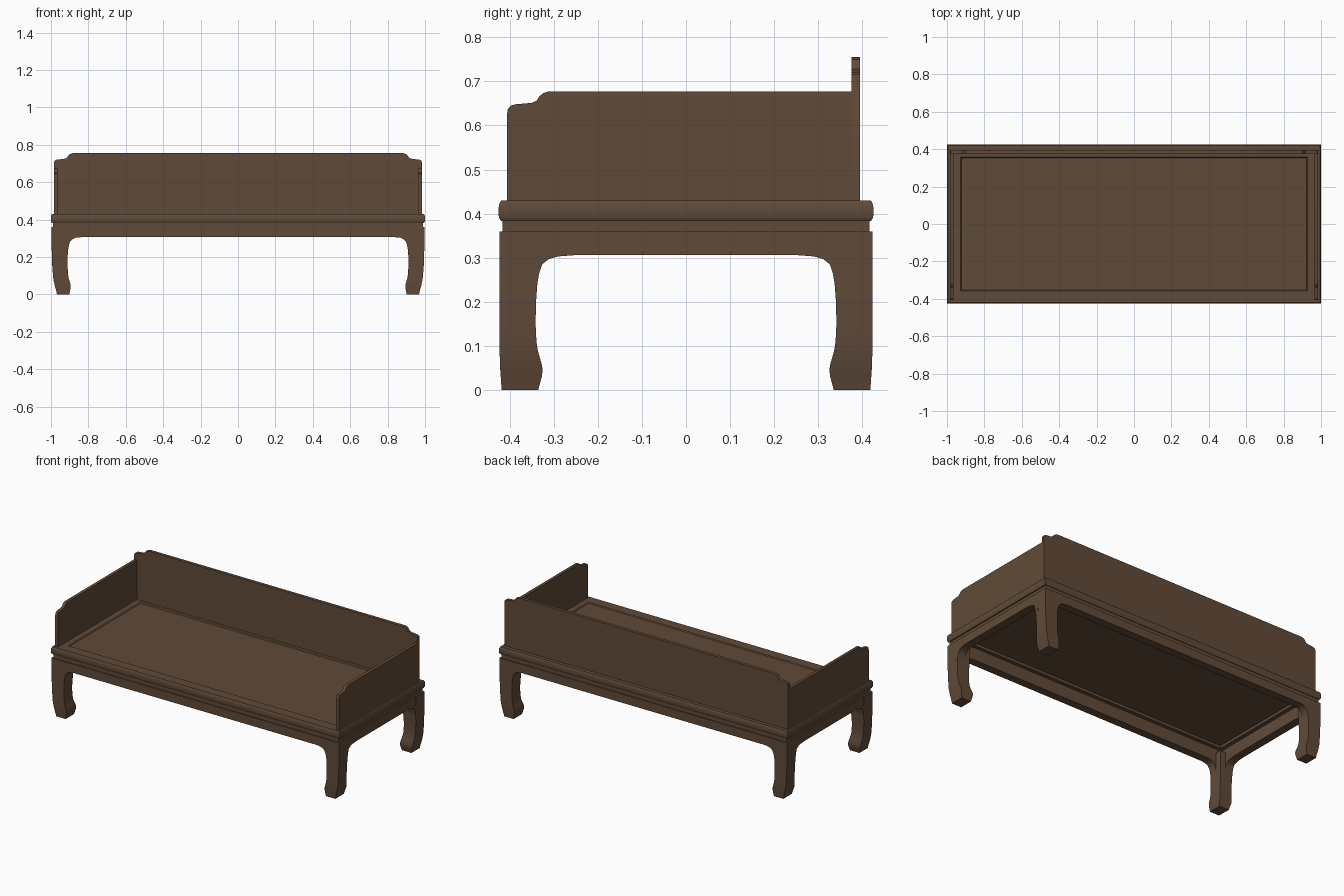
import bpy, bmesh, math

if "Cube" in bpy.data.objects:
    bpy.data.objects.remove(bpy.data.objects["Cube"])

wood = bpy.data.materials.new("dark brown wood")
wood.diffuse_color = (0.118, 0.069, 0.040, 1)
wood.use_nodes = True
wood.node_tree.nodes["Principled BSDF"].inputs["Base Color"].default_value = wood.diffuse_color


def finish(bm, name):
    bmesh.ops.recalc_face_normals(bm, faces=bm.faces)
    me = bpy.data.meshes.new(name)
    bm.to_mesh(me)
    bm.free()
    me.materials.append(wood)
    ob = bpy.data.objects.new(name, me)
    bpy.context.collection.objects.link(ob)
    bpy.ops.object.select_all(action='DESELECT')
    ob.select_set(True)
    bpy.context.view_layer.objects.active = ob
    bpy.ops.object.shade_smooth_by_angle(angle=math.radians(30))
    return ob


def loft(name, rings):
    """Skin rectangles (x0, x1, y0, y1, z) from first to last, capped."""
    bm = bmesh.new()
    loops = [[bm.verts.new(p) for p in ((a, c, z), (b, c, z), (b, d, z), (a, d, z))]
             for a, b, c, d, z in rings]
    for lo, hi in zip(loops, loops[1:]):
        for i in range(4):
            j = (i + 1) % 4
            bm.faces.new((lo[i], lo[j], hi[j], hi[i]))
    bm.faces.new(loops[0])
    bm.faces.new(loops[-1])
    return finish(bm, name)


def board(name, outline, axis, lo, hi):
    """Extrude a (u, z) outline; u runs along x or y, thickness along the other."""
    def place(u, z, t):
        return (u, t, z) if axis == 'x' else (t, u, z)
    bm = bmesh.new()
    face = bm.faces.new([bm.verts.new(place(u, z, lo)) for u, z in outline])
    out = bmesh.ops.extrude_face_region(bm, geom=[face])
    shift = (0, hi - lo, 0) if axis == 'x' else (hi - lo, 0, 0)
    bmesh.ops.translate(bm, vec=shift,
                        verts=[v for v in out['geom'] if isinstance(v, bmesh.types.BMVert)])
    return finish(bm, name)


def mirrored(half):
    return half + [(-u, z) for u, z in reversed(half)]


# seat: waist, rounded frame moulding and sunken panel as one lofted section
section = [(.92, .35, .40), (.92, .35, .383), (.945, .373, .383), (.945, .373, .358),
           (.988, .416, .358), (.988, .416, .383), (.994, .419, .383), (.998, .423, .389),
           (1.0, .425, .397), (1.0, .425, .413), (.998, .423, .423), (.994, .419, .430),
           (.927, .357, .430), (.922, .352, .425)]
loft("seat", [(-x, x, -y, y, z) for x, y, z in section])

# legs: (z, outer x, inner x, outer y, inner y)
leg = [(0, .968, .902, .418, .335), (.015, .971, .899, .419, .331), (.03, .975, .896, .420, .327),
       (.045, .979, .895, .421, .325), (.058, .982, .897, .422, .327), (.072, .985, .901, .422, .331),
       (.09, .988, .906, .423, .336), (.11, .990, .909, .423, .339), (.15, .993, .911, .423, .341),
       (.20, .995, .911, .423, .340), (.24, .996, .908, .423, .337), (.36, .997, .908, .423, .337)]
for sx, nx in ((-1, "left"), (1, "right")):
    for sy, ny in ((-1, "front"), (1, "back")):
        loft(f"{ny}_{nx}_leg", [(sx * ox, sx * ix, sy * oy, sy * iy, z)
                                for z, ox, ix, oy, iy in leg])

# aprons with curved corners flowing into the legs
long_apron = mirrored([(.93, .36), (.93, .24), (.908, .24), (.904, .265), (.898, .281),
                       (.886, .295), (.868, .303), (.84, .306)])
short_apron = mirrored([(.36, .36), (.36, .24), (.337, .24), (.333, .265), (.326, .285),
                        (.311, .297), (.29, .303), (.25, .306)])
for s, n in ((-1, "front"), (1, "back")):
    board(n + "_apron", long_apron, 'x', s * .423, s * .373)
for s, n in ((-1, "left"), (1, "right")):
    board(n + "_apron", short_apron, 'y', s * .9965, s * .945)

# back rail with stepped, rounded top corners
back = mirrored([(.983, .428), (.983, .705), (.980, .715), (.970, .721), (.935, .724),
                 (.918, .728), (.910, .738), (.902, .749), (.885, .755)])
board("back_panel", back, 'x', .375, .395)

# side rails, stepped at the front only
side = [(.376, .428), (.376, .677), (-.312, .677), (-.324, .673), (-.332, .666), (-.339, .656),
        (-.350, .651), (-.385, .648), (-.397, .645), (-.404, .637), (-.406, .625), (-.406, .428)]
for s, n in ((-1, "left"), (1, "right")):
    board(n + "_side_panel", side, 'y', s * .983, s * .964)
